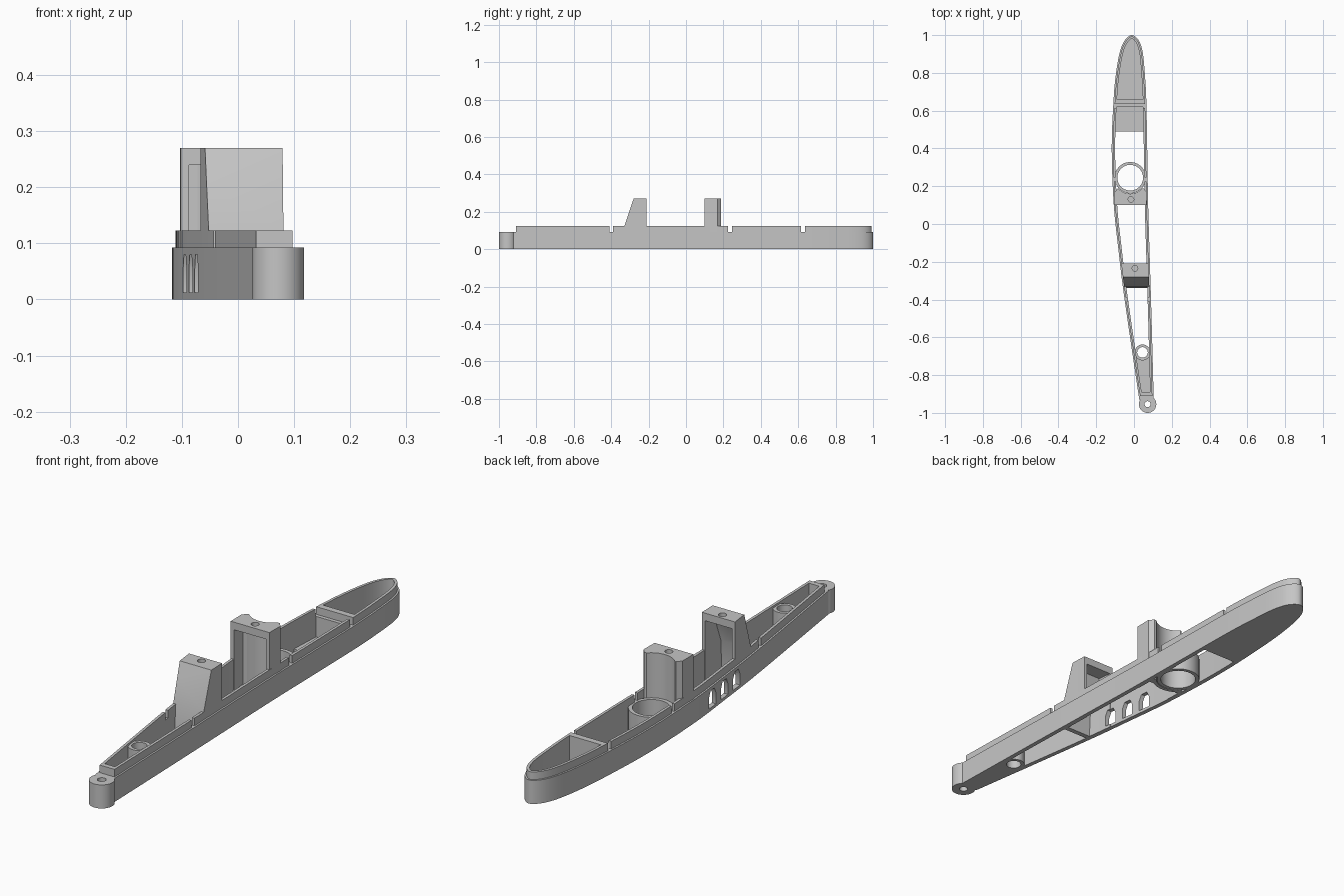
import bpy, bmesh, math
from mathutils import Vector

if "Cube" in bpy.data.objects:
    bpy.data.objects.remove(bpy.data.objects["Cube"], do_unlink=True)

GREY = (0.56, 0.56, 0.56, 1)
mat = bpy.data.materials.new("plain grey")
mat.use_nodes = True
mat.diffuse_color = GREY
mat.node_tree.nodes["Principled BSDF"].inputs["Base Color"].default_value = GREY

BODY_H, RIM_H, TOWER_H, FLOOR = 0.093, 0.123, 0.27, 0.012
RIM_IN, WALL = 0.007, 0.018

# Hull plan: control points from the narrow end, round the tip and back
PLAN = [Vector(p) for p in (
    (0.031, -0.95), (-0.015, -0.64), (-0.058, -0.34), (-0.082, -0.14), (-0.107, 0.1),
    (-0.118, 0.4), (-0.108, 0.66), (-0.095, 0.8), (-0.075, 0.91), (-0.049, 0.972),
    (-0.012, 1.0), (0.025, 0.972), (0.046, 0.91), (0.057, 0.8), (0.065, 0.66),
    (0.07, 0.4), (0.075, 0.1), (0.084, -0.2), (0.093, -0.5), (0.105, -0.95))]


def smooth_path(pts, steps=6):
    ext = [2 * pts[0] - pts[1]] + pts + [2 * pts[-1] - pts[-2]]
    out = []
    for a, b, c, d in zip(ext, ext[1:], ext[2:], ext[3:]):
        for i in range(steps):
            t = i / steps
            out.append(0.5 * (2 * b + (c - a) * t + (2 * a - 5 * b + 4 * c - d) * t * t
                              + (3 * b - a - 3 * c + d) * t ** 3))
    return out + [pts[-1]]


PATH = smooth_path(PLAN)


def clip(pts, limit, sign):
    out = []
    for p, q in zip(pts, pts[1:] + pts[:1]):
        dp, dq = sign * (p.y - limit), sign * (q.y - limit)
        if dp >= 0:
            out.append(p)
        if dp * dq < 0:
            out.append(p.lerp(q, dp / (dp - dq)))
    return out


def band(inset, y0, y1=2):
    """Hull plan, inset, between two y positions."""
    pts = []
    for i, p in enumerate(PATH):
        t = (PATH[min(i + 1, len(PATH) - 1)] - PATH[max(i - 1, 0)]).normalized()
        q = p + Vector((t.y, -t.x)) * inset
        # Leave out points that fold over at the tight tip
        if all((q - r).length >= inset * 0.97 for r in PATH):
            pts.append(q)
    return clip(clip(pts, y0, 1), y1, -1)


def prism(name, pts, lo, hi, along_x=False):
    bm = bmesh.new()
    place = (lambda p, h: (h, p[0], p[1])) if along_x else (lambda p, h: (p[0], p[1], h))
    rings = [[bm.verts.new(place(p, h)) for p in pts] for h in (lo, hi)]
    for ring in rings:
        bm.faces.new(ring)
    n = len(pts)
    for i in range(n):
        j = (i + 1) % n
        bm.faces.new((rings[0][i], rings[0][j], rings[1][j], rings[1][i]))
    bmesh.ops.recalc_face_normals(bm, faces=bm.faces)
    me = bpy.data.meshes.new(name)
    bm.to_mesh(me)
    bm.free()
    me.materials.append(mat)
    ob = bpy.data.objects.new(name, me)
    bpy.context.collection.objects.link(ob)
    return ob


def tube(name, x, y, r, lo, hi, n=48):
    pts = [(x + r * math.cos(2 * math.pi * i / n), y + r * math.sin(2 * math.pi * i / n))
           for i in range(n)]
    return prism(name, pts, lo, hi)


def combine(ob, tool, mode="DIFFERENCE"):
    mod = ob.modifiers.new("bool", "BOOLEAN")
    mod.operation, mod.object, mod.solver = mode, tool, "EXACT"
    bpy.context.view_layer.update()
    for o in bpy.context.selected_objects:
        o.select_set(False)
    bpy.context.view_layer.objects.active = ob
    ob.select_set(True)
    bpy.ops.object.modifier_apply(modifier=mod.name)
    bpy.data.objects.remove(tool, do_unlink=True)


def cut_slot(ob, y):
    shape = [(y - 0.01, BODY_H), (y + 0.01, BODY_H), (y + 0.01, 1), (y - 0.01, 1)]
    combine(ob, prism("cutter", shape, -0.3, 0.3, True))


def cut_windows(ob):
    for y in (-0.03, -0.12, -0.21):
        shape = [(y - 0.026, 0.012), (y + 0.026, 0.012), (y + 0.026, 0.055),
                 (y + 0.014, 0.08), (y - 0.014, 0.08), (y - 0.026, 0.055)]
        combine(ob, prism("cutter", shape, -0.2, -0.03, True))


# Hull wall with windows in one side
hull = prism("hull_wall", band(0, -0.93), 0, BODY_H)
combine(hull, prism("cutter", band(WALL, -0.89), -1, 1))
cut_windows(hull)

# Stepped rim with slots across it
rim = prism("rim", band(RIM_IN, -0.91), BODY_H, RIM_H)
combine(rim, prism("cutter", band(WALL, -0.89), -1, 1))
for y in (-0.4, 0.235, 0.625):
    cut_slot(rim, y)

# End boss
BOSS = (0.072, -0.954)
boss = tube("end_boss", *BOSS, 0.046, 0, BODY_H)
combine(boss, tube("cutter", *BOSS, 0.016, -1, 1))

# Floors at both ends and the wall across the back
back_floor = prism("back_floor", band(WALL, 0.49), 0, FLOOR)
front_floor = prism("front_floor", band(WALL, -0.89, -0.68), 0, FLOOR)
cross_wall = prism("cross_wall", band(WALL, 0.62, 0.66), FLOOR, RIM_H)
cut_slot(cross_wall, 0.625)

# Small ring near the narrow end, bored through the floor
SMALL = (0.045, -0.68)
small_ring = tube("small_ring", *SMALL, 0.042, 0, 0.115)
for ob in (front_floor, small_ring):
    combine(ob, tube("cutter", *SMALL, 0.028, -1, 1))

# Large ring
LARGE = (-0.02, 0.245)
large_ring = tube("large_ring", *LARGE, 0.083, 0, BODY_H, 64)
combine(large_ring, tube("cutter", *LARGE, 0.068, -1, 1, 64))

# Back tower: scooped behind, hollow and open in front, corners cut off
back_tower = prism("back_tower", [(-0.102, 0.1), (0.067, 0.1), (0.068, 0.168), (0.052, 0.187),
                                  (-0.087, 0.187), (-0.103, 0.168)], 0, TOWER_H)
combine(back_tower, tube("cutter", *LARGE, 0.085, -1, 1, 64))
hollow = prism("cutter", band(0.02, 0.05, 0.16), -1, 0.24)
combine(hollow, tube("cutter_core", *LARGE, 0.1, -2, 2, 64))
combine(back_tower, hollow)
combine(back_tower, tube("cutter", -0.016, 0.13, 0.015, 0.25, 1, 24))

# Front tower: sloping face, hollow and open behind
front_tower = prism("front_tower", [(-0.21, 0), (-0.21, TOWER_H), (-0.28, TOWER_H),
                                    (-0.33, RIM_H), (-0.34, 0)], -0.3, 0.3, True)
combine(front_tower, prism("cutter", band(RIM_IN, -0.5, 0), -1, 1), "INTERSECT")
hollow = prism("cutter", [(-0.15, -0.1), (-0.15, 0.24), (-0.268, 0.24),
                          (-0.314, RIM_H), (-0.325, -0.1)], -0.3, 0.3, True)
combine(hollow, prism("cutter_side", band(0.02, -0.5, 0), -1, 1), "INTERSECT")
combine(front_tower, hollow)
combine(front_tower, tube("cutter", 0.005, -0.235, 0.015, 0.25, 1, 24))
cut_windows(front_tower)

# Smooth curved walls, keep hard edges
for ob in (hull, rim, boss, back_floor, front_floor, cross_wall,
           small_ring, large_ring, back_tower, front_tower):
    ob.select_set(True)
bpy.ops.object.shade_smooth_by_angle(angle=math.radians(30))
